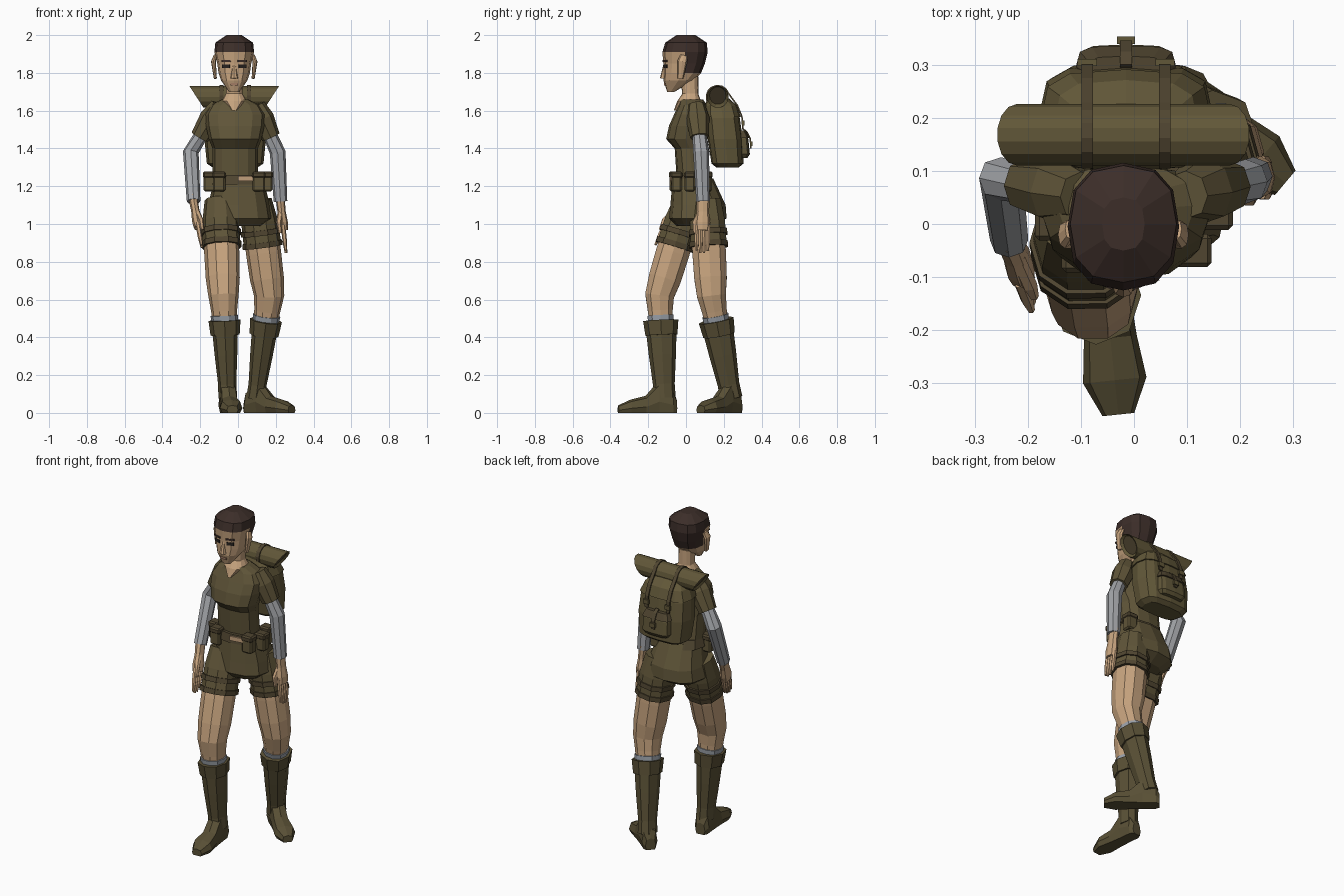
import bpy, bmesh, math
from mathutils import Matrix, Vector

if "Cube" in bpy.data.objects:
    bpy.data.objects.remove(bpy.data.objects["Cube"])


def material(name, *colour):
    m = bpy.data.materials.new(name)
    m.use_nodes = True
    m.diffuse_color = (*colour, 1)
    m.node_tree.nodes["Principled BSDF"].inputs["Base Color"].default_value = (*colour, 1)
    return m


CLOTH = material("olive cloth", .115, .09, .04)
PACK = material("pack canvas", .12, .095, .04)
TRIM = material("dark olive trim", .08, .06, .03)
BOOT = material("boot leather", .1, .08, .036)
SKIN = material("skin", .57, .37, .21)
HAIR = material("brown hair", .045, .027, .022)
GREY = material("grey sleeve", .36, .37, .39)
SOCK = material("sock grey", .33, .36, .4)
EYE = material("eye dark", .02, .016, .014)
LIP = material("lip", .36, .2, .13)


def finish(name, bm, *materials):
    bmesh.ops.recalc_face_normals(bm, faces=bm.faces)
    mesh = bpy.data.meshes.new(name)
    bm.to_mesh(mesh)
    bm.free()
    for m in materials:
        mesh.materials.append(m)
    part = bpy.data.objects.new(name, mesh)
    bpy.context.collection.objects.link(part)
    return part


def bridge(rings):
    """Closed skin over a list of point rings."""
    bm = bmesh.new()
    loops = [[bm.verts.new(point) for point in ring] for ring in rings]
    for low, high in zip(loops, loops[1:]):
        for i in range(len(low)):
            bm.faces.new((low[i - 1], low[i], high[i], high[i - 1]))
    bm.faces.new(loops[0])
    bm.faces.new(loops[-1])
    return bm


def outline(sides, roundness):
    """Unit superellipse; lower roundness is boxier."""
    for i in range(sides):
        angle = math.tau * i / sides
        yield [math.copysign(abs(v) ** roundness, v) for v in (math.cos(angle), math.sin(angle))]


def stack(centre, rings, roundness=.8):
    """Level rings, each given as height, half width, front and back."""
    return bridge([[(centre + half * u, (front + back) / 2 + (back - front) / 2 * v, z)
                    for u, v in outline(12, roundness)] for z, half, front, back in rings])


def tube(name, mat, *stops, deep=1, sides=8):
    """Tapered limb through (point, radius) stops, square to its path."""
    rings = []
    points = [point for point, radius in stops]
    for i, (point, radius) in enumerate(stops):
        along = (points[min(i + 1, len(points) - 1)] - points[max(i - 1, 0)]).normalized()
        across = Vector((1, 0, 0))
        across = (across - along * across.dot(along)).normalized()
        depth = along.cross(across) * deep
        rings.append([point + (across * u + depth * v) * radius for u, v in outline(sides, .9)])
    return finish(name, bridge(rings), mat)


def box(name, mat, centre, size, turn=0, bevel=0):
    bm = bmesh.new()
    place = Matrix.Translation(centre) @ Matrix.Rotation(turn, 4, 'Z')
    bmesh.ops.create_cube(bm, size=1, matrix=place @ Matrix.Diagonal((*size, 1)))
    if bevel:
        bmesh.ops.bevel(bm, geom=bm.edges[:], offset=bevel, segments=1, affect='EDGES')
    return finish(name, bm, mat)


def strap(name, x, path):
    """Flat strap following (y, z) points."""
    bm = bmesh.new()
    rows = [[bm.verts.new((x + side * .011, y, z)) for side in (-1, 1)] for y, z in path]
    for upper, lower in zip(rows, rows[1:]):
        bm.faces.new((upper[0], upper[1], lower[1], lower[0]))
    part = finish(name, bm, TRIM)
    part.modifiers.new("thickness", 'SOLIDIFY').thickness = .008


# Head, with hair chosen by height and depth
middle = -.02
bm = stack(middle, [(1.7, .028, -.1, -.06), (1.76, .07, -.12, .04), (1.8, .083, -.12, .08),
                    (1.85, .09, -.12, .1), (1.91, .105, -.125, .115),
                    (1.96, .1, -.11, .11), (2, .04, -.05, .05)])
for face in bm.faces:
    spot = face.calc_center_median()
    face.material_index = int(spot.z > 1.91 or (spot.z > 1.8 and spot.y > -.01))
finish("head", bm, SKIN, HAIR)
tube("nose", SKIN, (Vector((middle, -.11, 1.85)), .008), (Vector((middle, -.118, 1.77)), .02))
box("lips", LIP, (middle, -.113, 1.74), (.04, .009, .012))
for side, name in ((-1, "right"), (1, "left")):
    x = middle + side * .043
    box(name + "_eye", EYE, (x, -.108, 1.835), (.042, .008, .018), side * .36)
    box(name + "_brow", HAIR, (x, -.111, 1.862), (.05, .008, .01), side * .36)
    x = middle + side * .1
    tube(name + "_ear", SKIN, (Vector((x, -.03, 1.77)), .008),
         (Vector((x + side * .01, -.02, 1.86)), .013), (Vector((x, -.01, 1.89)), .01), deep=2)

# Neck with open collar, shirt and belt
finish("neck", stack(middle, [(1.6, .015, -.065, .03), (1.65, .067, -.047, .08),
                              (1.69, .044, -.02, .065), (1.78, .044, -.03, .065)]), SKIN)
finish("shirt", stack(-.015, [(1.25, .12, -.05, .12), (1.4, .12, -.06, .1), (1.45, .14, -.105, .1),
                              (1.52, .155, -.09, .11), (1.58, .16, -.063, .11),
                              (1.63, .13, -.04, .11), (1.66, .07, -.03, .09)]), CLOTH)
finish("belt", stack(-.005, [(1.21, .145, -.08, .155), (1.26, .13, -.07, .13)]), TRIM)
box("buckle", SKIN, (.045, -.073, 1.24), (.09, .009, .026), .15)
for i, (x, y) in enumerate(((-.1, -.06), (-.15, 0), (.11, -.05), (.15, .02), (.12, .11))):
    box(f"belt_pouch_{i}", CLOTH, (x, y, 1.22), (.065, .055, .095), bevel=.008)
    box(f"pouch_flap_{i}", TRIM, (x, y, 1.26), (.072, .062, .035), bevel=.008)
finish("shorts_hips", stack(.005, [(.99, .12, -.05, .15), (1.03, .175, -.09, .215),
                                   (1.1, .163, -.083, .21), (1.24, .13, -.07, .145)]), CLOTH)

# Legs: everything is placed along the hip, knee and ankle joints
for name, hip, knee, ankle, turn in (
        ("right", (-.095, 0, 1.08), (-.077, -.14, .62), (-.055, -.115, .1), 6),
        ("left", (.105, .11, 1.08), (.165, .135, .62), (.097, .235, .1), 50)):
    hip, knee, ankle = map(Vector, (hip, knee, ankle))
    thigh, shin = (lambda t: hip.lerp(knee, t)), (lambda t: knee.lerp(ankle, t))
    tube(name + "_leg", SKIN, (thigh(.2), .09), (thigh(.5), .093), (thigh(.8), .09),
         (knee, .08), (shin(.15), .069), (shin(.3), .063), sides=10)
    tube(name + "_shorts_leg", CLOTH, (thigh(-.1), .08), (thigh(.15), .097),
         (thigh(.43), .1), sides=10)
    for i, start in enumerate((.24, .38)):
        tube(f"{name}_shorts_band_{i}", TRIM, (thigh(start), .106), (thigh(start + .06), .107), sides=10)
    tube(name + "_sock", SOCK, (shin(.2), .073), (shin(.3), .068), sides=10)
    tube(name + "_boot_cuff", BOOT, (shin(.25), .085), (shin(.4), .077), deep=1.1)
    tube(name + "_boot_shaft", BOOT, (shin(.27), .07), (shin(.6), .06), (shin(.9), .048),
         (shin(1.04), .05), deep=1.2)

    # Boot foot: forward distance, half width and height
    foot = bridge([[(half * u, -ahead, tall * max(0, .35 + .65 * v)) for u, v in outline(8, .7)]
                   for ahead, half, tall in ((-.066, .03, .07), (-.045, .045, .12), (.03, .046, .17),
                                             (.1, .05, .09), (.18, .06, .07), (.245, .03, .04))])
    foot = finish(name + "_boot_foot", foot, BOOT)
    foot.location = (ankle.x, ankle.y, 0)
    foot.rotation_euler.z = math.radians(turn)

# Arms: sleeves, palms and fingers follow the arm joints
for name, side, shoulder, elbow, wrist, tip in (
        ("right", -1, (-.13, .06, 1.58), (-.25, .085, 1.38), (-.235, -.03, 1.12), (-.19, -.14, .87)),
        ("left", 1, (.12, .06, 1.58), (.21, .08, 1.38), (.225, .09, 1.12), (.255, .085, .84))):
    shoulder, elbow, wrist, tip = map(Vector, (shoulder, elbow, wrist, tip))
    upper, hand = (lambda t: shoulder.lerp(elbow, t)), (lambda t: wrist.lerp(tip, t))
    tube(name + "_shirt_sleeve", CLOTH, (upper(-.25), .045), (upper(.1), .062), (upper(.6), .05))
    tube(name + "_undersleeve", GREY, (upper(.4), .036), (elbow, .042), (wrist, .036))
    tube(name + "_palm", SKIN, (hand(-.1), .024), (hand(.2), .022), (hand(.4), .027),
         (hand(.55), .024), deep=1.5)
    for i in range(4):
        spread = Vector((0, (i - 1.5) * .02, 0))
        curl = abs(i - 1.5) * .05
        tube(f"{name}_finger_{i}", SKIN, (hand(.45) + spread, .012),
             (hand(.75) + spread, .012), (hand(1 - curl) + spread, .007), sides=6)
    outward = Vector((-side * .02, -.04, 0))
    tube(name + "_thumb", SKIN, (hand(.2) + outward / 3, .015), (hand(.4) + outward, .015),
         (hand(.6) + outward, .009), sides=6)

# Backpack body, lid and pocket
centre = -.015
body = [(1.3, .12, .16, .28), (1.32, .15, .135, .305), (1.45, .163, .115, .3),
        (1.56, .155, .105, .285), (1.62, .13, .105, .265), (1.66, .085, .12, .22)]
finish("backpack", stack(centre, body, .6), PACK)
puff = .006
finish("backpack_lid", stack(centre, [(z + puff, half + puff, front - puff, back + puff)
                                      for z, half, front, back in body[-3:]], .6), PACK)
pocket = [(1.35, .075, .26, .325), (1.37, .09, .26, .338), (1.45, .088, .26, .33), (1.49, .07, .25, .31)]
finish("backpack_pocket", stack(centre, pocket, .55), PACK)
finish("pocket_flap", stack(centre, [(z + puff, half + puff, front, back + puff)
                                     for z, half, front, back in pocket[-2:]], .55), TRIM)

# Rolled blanket with slanted ends
roll = Vector((middle, .168, 1.673))
bm = bmesh.new()
bmesh.ops.create_cone(bm, cap_ends=True, segments=14, radius1=.058, radius2=.058, depth=2,
                      matrix=Matrix.Rotation(math.pi / 2, 4, 'Y'))
for v in bm.verts:
    v.co.x *= .2 + .65 * v.co.z
bmesh.ops.translate(bm, verts=bm.verts, vec=roll)
ends = [face for face in bm.faces if len(face.verts) > 4]
bmesh.ops.inset_individual(bm, faces=ends, thickness=.014, depth=-.012)
for face in ends:
    face.material_index = 1
finish("blanket_roll", bm, PACK, TRIM)

# Straps wrap the roll, then run down the pack to their buckles
wrap = [(roll.y + .064 * math.cos(a), roll.z + .064 * math.sin(a))
        for a in (math.pi * (1.1 - i / 7) for i in range(8))]
for side, name in ((-1, "right"), (1, "left")):
    x = centre + side * .073
    strap(name + "_roll_strap", x, wrap + [(.275, 1.63), (.3, 1.57), (.305, 1.5)])
    box(name + "_strap_buckle", PACK, (x, .304, 1.535), (.036, .014, .026))
strap("pocket_strap", centre, [(.3, 1.51), (.325, 1.49), (.345, 1.45), (.346, 1.4)])
box("pocket_buckle", PACK, (centre, .346, 1.425), (.034, .014, .026))
